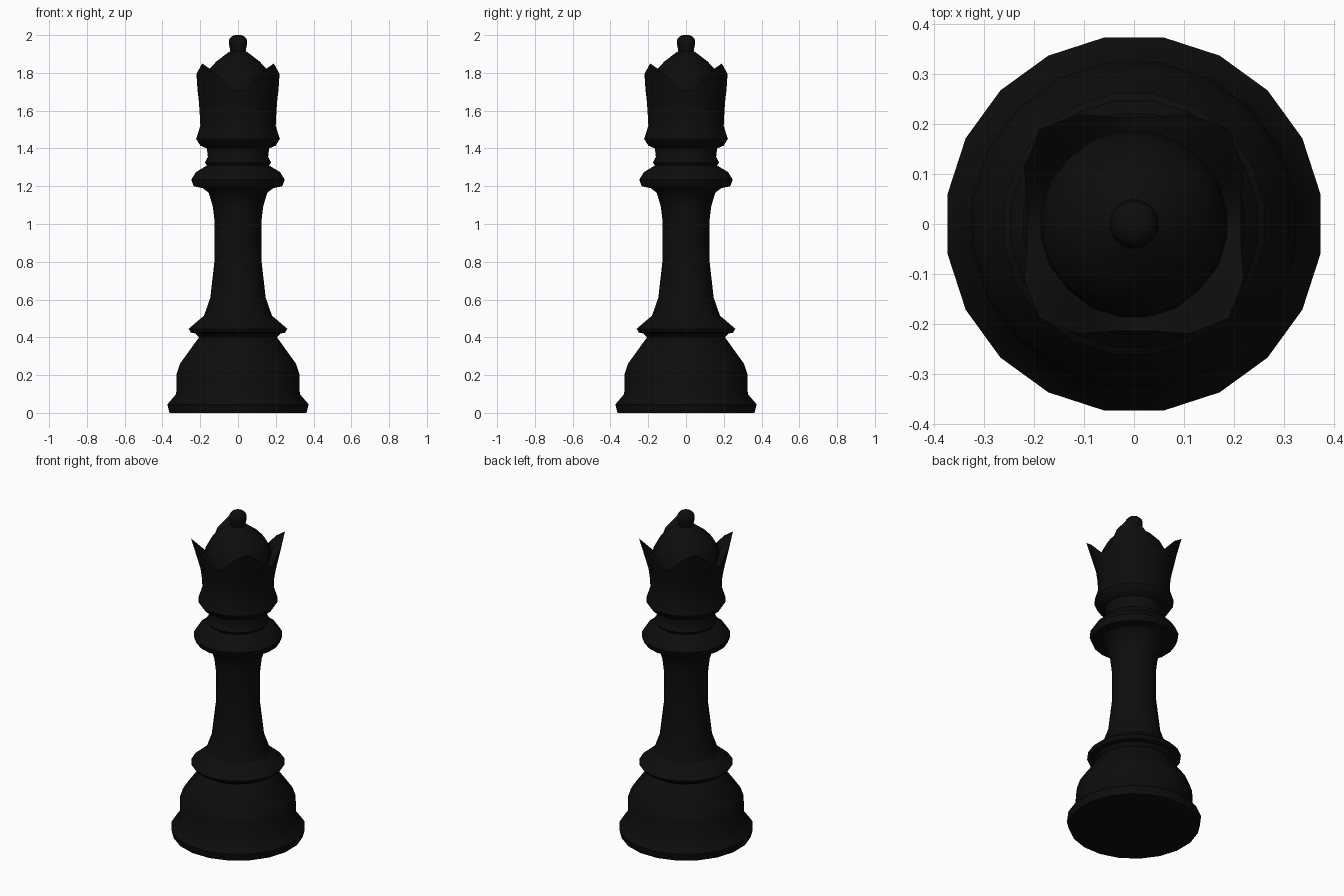
import bpy, math

if "Cube" in bpy.data.objects:
    bpy.data.objects.remove(bpy.data.objects["Cube"], do_unlink=True)

SIDES = 20
START = math.radians(9)      # puts a vertex on every diagonal
FLAT = 1.01                  # makes up for the flats of the polygon

black = bpy.data.materials.new("black")
black.use_nodes = True
black.diffuse_color = (0.004, 0.004, 0.004, 1)
black.node_tree.nodes["Principled BSDF"].inputs["Base Color"].default_value = black.diffuse_color


def loft(name, rings, cap_bottom=False, cap_top=False):
    """Skin a stack of rings, each a list of (radius, height) per side."""
    verts, faces = [], []
    for ring in rings:
        for i, (r, z) in enumerate(ring):
            a = START + math.tau * i / SIDES
            verts.append((r * math.cos(a), r * math.sin(a), z))
    for k in range(len(rings) - 1):
        low, high = k * SIDES, (k + 1) * SIDES
        for i in range(SIDES):
            j = (i + 1) % SIDES
            faces.append((low + i, low + j, high + j, high + i))
    if cap_bottom:
        faces.append(tuple(reversed(range(SIDES))))
    if cap_top:
        faces.append(tuple(range(len(verts) - SIDES, len(verts))))
    mesh = bpy.data.meshes.new(name)
    mesh.from_pydata(verts, [], faces)
    mesh.materials.append(black)
    obj = bpy.data.objects.new(name, mesh)
    bpy.context.collection.objects.link(obj)
    bpy.ops.object.select_all(action='DESELECT')
    obj.select_set(True)
    bpy.context.view_layer.objects.active = obj
    bpy.ops.object.shade_smooth_by_angle(angle=math.radians(45))
    return obj


def turned(profile):
    return [[(r * FLAT, z)] * SIDES for r, z in profile]


def by_corner(middle, shoulder, corner):
    """Ring that repeats on four sides, with values from side middle to corner."""
    pattern = [middle, shoulder, corner, shoulder, middle]
    return [pattern[i % 5] for i in range(SIDES)]


# Foot and bell-shaped base
loft("base", turned([(0.364, 0), (0.375, 0.045), (0.328, 0.10), (0.325, 0.21),
                     (0.308, 0.26), (0.207, 0.40), (0.225, 0.42)]), cap_bottom=True)

# Ring above the base
loft("base_ring", turned([(0.225, 0.42), (0.25, 0.425), (0.262, 0.445), (0.18, 0.515)]))

# Slender waisted stem
loft("stem", turned([(0.18, 0.515), (0.147, 0.61), (0.124, 0.81), (0.124, 1.01),
                     (0.133, 1.09), (0.155, 1.165), (0.187, 1.19)]))

# Collar and neck
loft("collar", turned([(0.187, 1.19), (0.235, 1.20), (0.248, 1.235), (0.223, 1.275),
                       (0.165, 1.31), (0.175, 1.325), (0.16, 1.355), (0.165, 1.40)]))

# Crown flaring from round to a square rim with four corner points
crown = turned([(0.165, 1.40), (0.2, 1.415), (0.222, 1.45), (0.2, 1.52), (0.204, 1.60)])
crown.append(by_corner((0.211, 1.66), (0.217, 1.66), (0.214, 1.66)))
crown.append(by_corner((0.217, 1.71), (0.247, 1.795), (0.268, 1.85)))
crown.append(by_corner((0.188, 1.70), (0.188, 1.74), (0.186, 1.77)))
loft("crown", crown)

# Dome inside the crown
loft("dome", turned([(0.187, 1.69), (0.183, 1.76), (0.152, 1.82), (0.115, 1.86),
                     (0.05, 1.91), (0.03, 1.92)]), cap_top=True)

# Small knob on top
loft("knob", turned([(0.04, 1.905), (0.042, 1.925), (0.049, 1.955), (0.046, 1.98),
                     (0.032, 1.995), (0.015, 2.0)]), cap_top=True)
